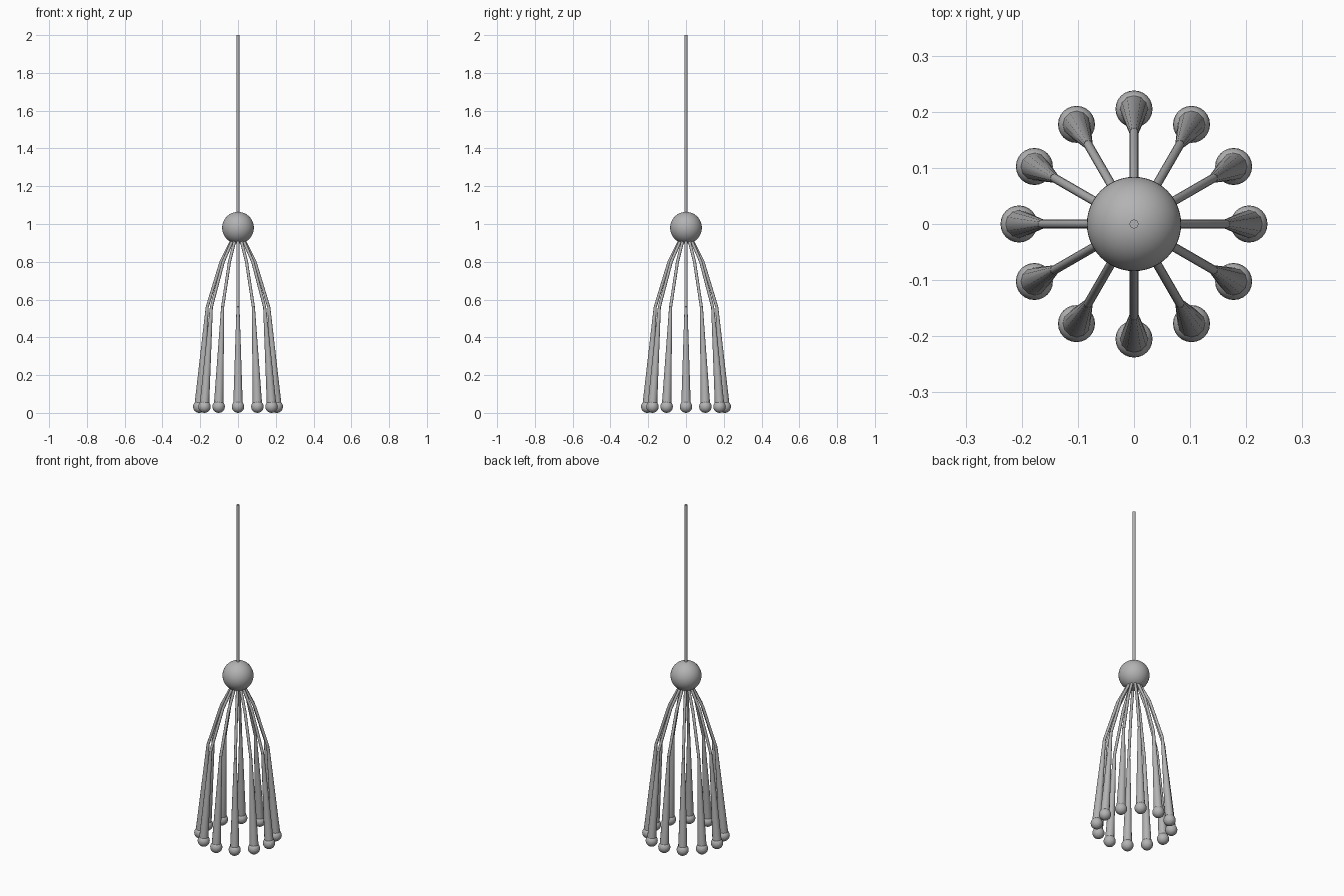
import bpy, bmesh, math
from mathutils import Vector, Matrix

cube = bpy.data.objects.get("Cube")
if cube:
    bpy.data.objects.remove(cube, do_unlink=True)

grey = bpy.data.materials.new("plain grey")
grey.use_nodes = True
colour = (0.45, 0.45, 0.45, 1)
grey.diffuse_color = colour
grey.node_tree.nodes["Principled BSDF"].inputs["Base Color"].default_value = colour

ARMS = 12
BALL_Z = 0.98


def finish(name, bm):
    """Turn a bmesh into a smooth shaded object."""
    bmesh.ops.recalc_face_normals(bm, faces=bm.faces)
    mesh = bpy.data.meshes.new(name)
    bm.to_mesh(mesh)
    bm.free()
    mesh.materials.append(grey)
    obj = bpy.data.objects.new(name, mesh)
    bpy.context.collection.objects.link(obj)
    bpy.ops.object.select_all(action="DESELECT")
    obj.select_set(True)
    bpy.context.view_layer.objects.active = obj
    bpy.ops.object.shade_smooth_by_angle(angle=math.radians(40))
    return obj


def sphere(name, centre, radius, segments):
    bm = bmesh.new()
    bmesh.ops.create_uvsphere(bm, u_segments=segments, v_segments=segments // 2,
                              radius=radius, matrix=Matrix.Translation(centre))
    return finish(name, bm)


def tube(name, path, radii, sides=12):
    """Sweep a circle of changing radius along a path in the XZ plane."""
    bm = bmesh.new()
    pts = [Vector((x, 0, z)) for x, z in path]
    rings = []
    for i, (p, r) in enumerate(zip(pts, radii)):
        before = (p - pts[i - 1]).normalized() if i else Vector()
        after = (pts[i + 1] - p).normalized() if i + 1 < len(pts) else Vector()
        across = (before + after).normalized().cross(Vector((0, 1, 0)))
        rings.append([bm.verts.new(p + across * r * math.cos(a) + Vector((0, r * math.sin(a), 0)))
                      for a in (math.tau * k / sides for k in range(sides))])
    for low, high in zip(rings, rings[1:]):
        for k in range(sides):
            n = (k + 1) % sides
            bm.faces.new((low[k], low[n], high[n], high[k]))
    bm.faces.new(rings[0])
    bm.faces.new(rings[-1])
    return finish(name, bm)


# Hanging rod and central ball
tube("hanging_rod", [(0, BALL_Z), (0, 2)], [0.008, 0.008], 16)
sphere("central_ball", (0, 0, BALL_Z), 0.084, 48)

# Bent arms, each a thin stem flaring into a long cone with a bulb at the end
stem_path = [(0, BALL_Z), (0.09, 0.8), (0.163, 0.56)]
cone_path = [(0.163, 0.56), (0.205, 0.045)]
for i in range(ARMS):
    angle = math.tau * i / ARMS
    parts = [
        tube(f"arm_stem_{i + 1}", stem_path, [0.008] * 3),
        tube(f"arm_cone_{i + 1}", cone_path, [0.008, 0.025]),
        sphere(f"arm_bulb_{i + 1}", (0.205, 0, 0.033), 0.033, 24),
    ]
    for part in parts:
        part.rotation_euler.z = angle
